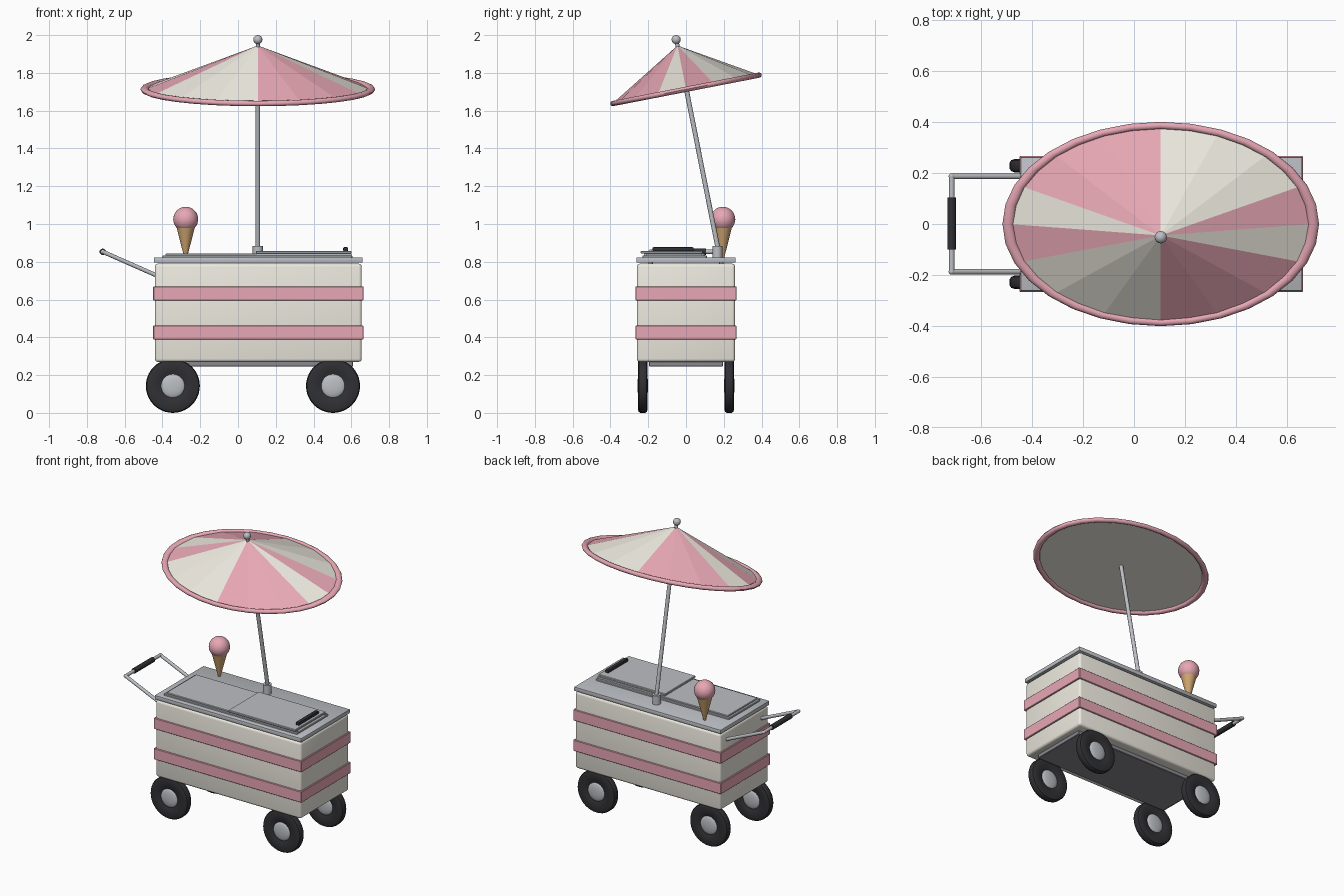
import bpy, bmesh, math
from mathutils import Vector, Matrix

if "Cube" in bpy.data.objects:
    bpy.data.objects.remove(bpy.data.objects["Cube"])


def material(name, r, g, b):
    m = bpy.data.materials.new(name)
    m.diffuse_color = (r, g, b, 1)
    m.use_nodes = True
    m.node_tree.nodes["Principled BSDF"].inputs["Base Color"].default_value = m.diffuse_color
    return m


CREAM = material("cream", 0.85, 0.82, 0.74)
PINK = material("pink", 0.80, 0.39, 0.46)
METAL = material("metal", 0.50, 0.52, 0.55)
BLACK = material("black", 0.03, 0.03, 0.035)
DARK = material("dark_metal", 0.25, 0.25, 0.28)
WAFER = material("wafer", 0.62, 0.38, 0.16)


def finish(name, bm, mats, smooth=True):
    bmesh.ops.recalc_face_normals(bm, faces=bm.faces[:])
    me = bpy.data.meshes.new(name)
    bm.to_mesh(me)
    bm.free()
    for m in mats:
        me.materials.append(m)
    ob = bpy.data.objects.new(name, me)
    bpy.context.collection.objects.link(ob)
    if smooth:
        bpy.ops.object.select_all(action='DESELECT')
        ob.select_set(True)
        bpy.context.view_layer.objects.active = ob
        bpy.ops.object.shade_smooth_by_angle(angle=math.radians(35))
    return ob


def box(name, x, y, z, mat, bevel=0.0, segments=2):
    bm = bmesh.new()
    bmesh.ops.create_cube(bm, size=1)
    for v in bm.verts:
        v.co = [(a + b) / 2 + c * (b - a) for (a, b), c in zip((x, y, z), v.co)]
    if bevel:
        bmesh.ops.bevel(bm, geom=bm.edges[:], offset=bevel, segments=segments,
                        profile=0.5, affect='EDGES')
    return finish(name, bm, [mat])


def rod(name, a, b, r1, mat, r2=None, sides=16):
    a, b = Vector(a), Vector(b)
    bm = bmesh.new()
    turn = (b - a).to_track_quat('Z', 'Y').to_matrix().to_4x4()
    bmesh.ops.create_cone(bm, cap_ends=True, segments=sides, radius1=r1,
                          radius2=r1 if r2 is None else r2, depth=(b - a).length,
                          matrix=Matrix.Translation((a + b) / 2) @ turn)
    return finish(name, bm, [mat])


def ball(name, centre, r, mat):
    bm = bmesh.new()
    bmesh.ops.create_uvsphere(bm, u_segments=24, v_segments=16, radius=r,
                              matrix=Matrix.Translation(centre))
    return finish(name, bm, [mat])


def lathe_y(name, profile, centre, mat, steps=40):
    """Turn a closed (radius, y) profile around the y axis."""
    bm = bmesh.new()
    vs = [bm.verts.new((r, y, 0)) for r, y in profile]
    es = [bm.edges.new((vs[i], vs[i + 1])) for i in range(len(vs) - 1)]
    bmesh.ops.spin(bm, geom=vs + es, cent=(0, 0, 0), axis=(0, 1, 0),
                   angle=math.tau, steps=steps)
    bmesh.ops.remove_doubles(bm, verts=bm.verts[:], dist=1e-5)
    bmesh.ops.translate(bm, verts=bm.verts[:], vec=centre)
    return finish(name, bm, [mat])


# Cart body, stripes and chassis
box("cart_body", (-0.44, 0.655), (-0.26, 0.26), (0.27, 0.79), CREAM, 0.016, 3)
for i, z in enumerate((0.388, 0.595)):
    box(f"body_stripe_{i}", (-0.449, 0.664), (-0.267, 0.267), (z, z + 0.075), PINK, 0.003, 1)
box("chassis_plate", (-0.40, 0.61), (-0.195, 0.195), (0.245, 0.275), DARK, 0.003, 1)

# Counter and sliding lids
box("counter", (-0.445, 0.66), (-0.263, 0.263), (0.795, 0.823), METAL, 0.004)
box("lid_frame", (-0.40, 0.605), (-0.23, 0.11), (0.815, 0.834), METAL, 0.003, 1)
box("left_lid", (-0.385, 0.12), (-0.222, 0.10), (0.83, 0.843), METAL, 0.003, 1)
box("right_lid", (0.095, 0.60), (-0.24, 0.088), (0.843, 0.858), METAL, 0.003, 1)
for i, y in enumerate((-0.222, 0.082)):
    box(f"lid_rail_{i}", (0.10, 0.60), (y, y + 0.012), (0.83, 0.845), METAL)
box("lid_grip", (0.557, 0.583), (-0.177, 0.04), (0.856, 0.877), BLACK, 0.005)

# Wheels
tyre = [(0.0, -0.018), (0.066, -0.018), (0.076, -0.024), (0.125, -0.026),
        (0.138, -0.021), (0.143, -0.012), (0.143, 0.012), (0.138, 0.021),
        (0.125, 0.026), (0.076, 0.024), (0.066, 0.018), (0.0, 0.018)]
hub = [(0.0, -0.029), (0.025, -0.028), (0.046, -0.025), (0.06, -0.020), (0.065, -0.015),
       (0.065, 0.015), (0.06, 0.020), (0.046, 0.025), (0.025, 0.028), (0.0, 0.029)]
for xn, x in (("left", -0.345), ("right", 0.503)):
    for yn, y in (("front", -0.229), ("back", 0.229)):
        lathe_y(f"{yn}_{xn}_tyre", tyre, (x, y, 0.143), BLACK)
        lathe_y(f"{yn}_{xn}_hub", hub, (x, y, 0.143), METAL)

# Push handle
HX, HZ, HY = -0.716, 0.853, 0.187
for n, s in (("front", -1), ("back", 1)):
    rod(f"{n}_handle_arm", (-0.43, s * HY, 0.727), (HX, s * HY, HZ), 0.011, METAL)
    ball(f"{n}_handle_corner", (HX, s * HY, HZ), 0.012, METAL)
rod("handle_bar", (HX, -HY, HZ), (HX, HY, HZ), 0.011, METAL)
rod("handle_grip", (HX, -0.1, HZ), (HX, 0.105, HZ), 0.017, BLACK)

# Ice cream cone
rod("wafer_cone", (-0.277, 0.195, 0.82), (-0.277, 0.195, 0.985), 0.007, WAFER, 0.049, 24)
ball("ice_cream_scoop", (-0.277, 0.195, 1.025), 0.066, PINK)

# Leaning parasol: pole, collar, finial
PX = 0.105
rod("pole_collar", (PX, 0.166, 0.82), (PX, 0.166, 0.884), 0.027, METAL)
rod("pole", (PX, 0.175, 0.84), (PX, -0.043, 1.94), 0.0125, METAL)
rod("finial_neck", (PX, -0.042, 1.93), (PX, -0.052, 1.975), 0.011, METAL)
ball("finial_ball", (PX, -0.052, 1.976), 0.024, METAL)

# Oval canopy with sixteen flat panels and a flat underside
RIM = Matrix.Translation((PX, 0, 1.713)) @ Matrix.Rotation(math.radians(11), 4, 'X')
bm = bmesh.new()
apex = bm.verts.new((0, 0, 0.236))
ring = [bm.verts.new((0.595 * math.cos(i * math.tau / 16), 0.397 * math.sin(i * math.tau / 16), 0))
        for i in range(16)]
for i in range(16):
    f = bm.faces.new((ring[i], ring[(i + 1) % 16], apex))
    f.material_index = 1 if i in (0, 4, 5, 6, 8, 12, 13, 14) else 0
bm.faces.new(ring[::-1])
bm.transform(RIM)
finish("parasol_canopy", bm, [CREAM, PINK], smooth=False)

# Canopy rim: a ring stretched along x
bpy.ops.mesh.primitive_torus_add(major_segments=32, minor_segments=10,
                                 major_radius=0.394, minor_radius=0.0145)
rim = bpy.context.object
rim.name = "parasol_rim"
rim.data.transform(RIM @ Matrix.Diagonal((1.522, 1, 1, 1)))
rim.data.materials.append(PINK)
bpy.ops.object.shade_smooth_by_angle(angle=math.radians(50))
